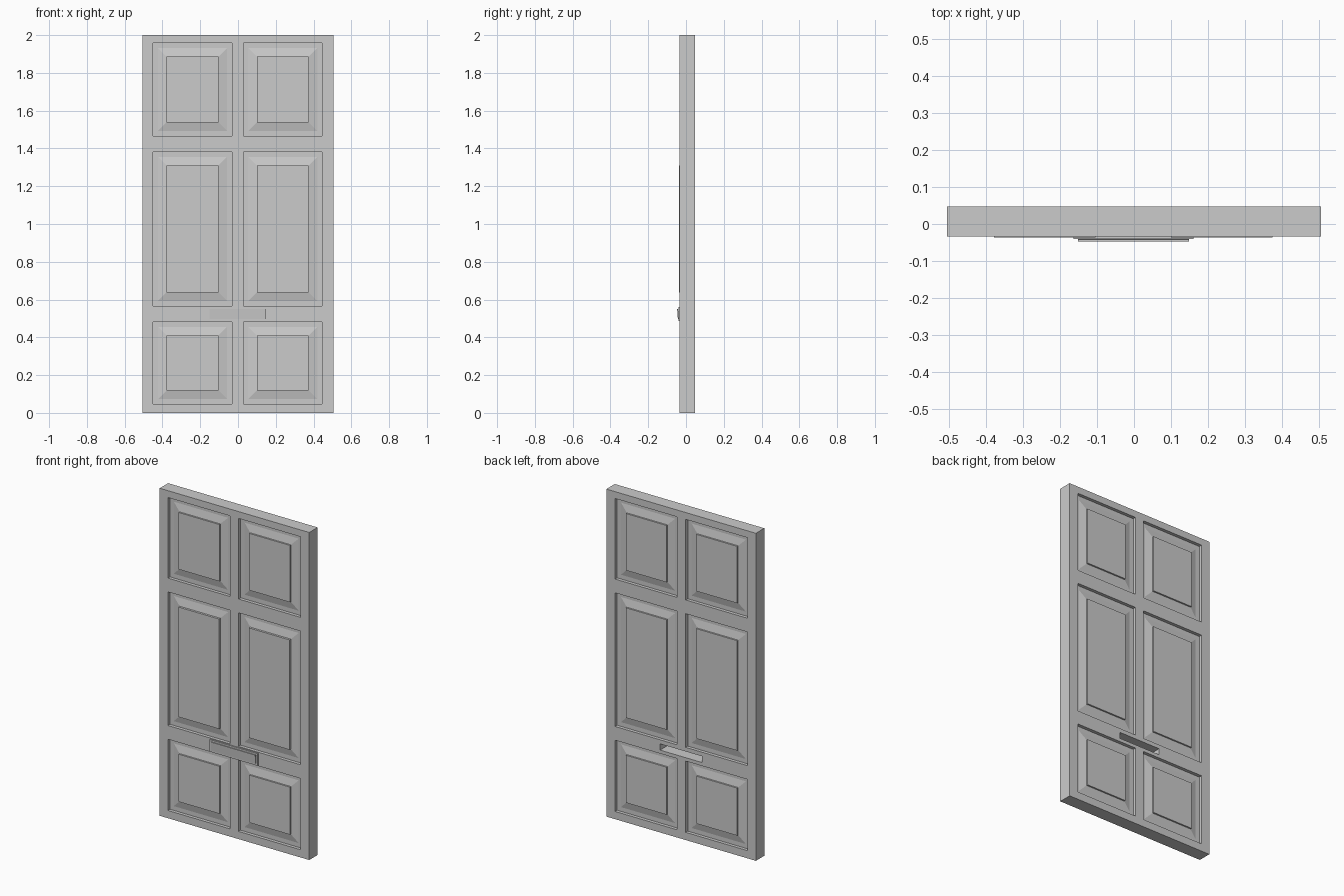
import bpy, bmesh

if "Cube" in bpy.data.objects:
    bpy.data.objects.remove(bpy.data.objects["Cube"])

FRONT, BACK = -0.034, 0.047
XS = [-0.505, -0.45, -0.031, 0.028, 0.446, 0.505]
ZS = [0.0, 0.047, 0.482, 0.566, 1.382, 1.466, 1.958, 2.0]


def ring(bm, x0, x1, z0, z1, inset, y):
    i = inset
    return [bm.verts.new(p) for p in ((x0 + i, y, z0 + i), (x1 - i, y, z0 + i),
                                      (x1 - i, y, z1 - i), (x0 + i, y, z1 - i))]


def sheet(bm, y, inward, middle_lift):
    """One door face: flat rails and stiles with raised-and-fielded panels."""
    for c in range(len(XS) - 1):
        for r in range(len(ZS) - 1):
            cell = (XS[c], XS[c + 1], ZS[r], ZS[r + 1])
            prev = ring(bm, *cell, 0, y)
            if c % 2 and r % 2:
                lift = middle_lift if r == 3 else -0.001
                # recess wall, ledge, sloped border, small step up to the field
                for inset, depth in ((0, 0.020), (0.026, 0.020),
                                     (0.072, 0.010), (0.0725, -lift)):
                    cur = ring(bm, *cell, inset, y + inward * depth)
                    for k in range(4):
                        n = (k + 1) % 4
                        bm.faces.new((prev[k], prev[n], cur[n], cur[k]))
                    prev = cur
            bm.faces.new(prev)


def finish(bm, name):
    bmesh.ops.recalc_face_normals(bm, faces=bm.faces)
    me = bpy.data.meshes.new(name)
    bm.to_mesh(me)
    bm.free()
    ob = bpy.data.objects.new(name, me)
    bpy.context.collection.objects.link(ob)
    return ob


def box(name, x0, x1, y0, y1, z0, z1):
    bm = bmesh.new()
    bmesh.ops.create_cube(bm, size=1)
    for v in bm.verts:
        v.co.x = x1 if v.co.x > 0 else x0
        v.co.y = y1 if v.co.y > 0 else y0
        v.co.z = z1 if v.co.z > 0 else z0
    return finish(bm, name)


# Door leaf
bm = bmesh.new()
sheet(bm, FRONT, 1, 0.002)
sheet(bm, BACK, -1, -0.001)
bmesh.ops.remove_doubles(bm, verts=bm.verts, dist=0.0001)
rim = [e for e in bm.edges if e.is_boundary]
bmesh.ops.bridge_loops(bm, edges=rim)
door = finish(bm, "door_leaf")

# Letter slot cut through the leaf
cutter = box("slot_cutter", -0.142, 0.142, -0.1, 0.1, 0.503, 0.541)
cutter.hide_render = True
mod = door.modifiers.new("letter_slot", 'BOOLEAN')
mod.operation = 'DIFFERENCE'
mod.solver = 'EXACT'
mod.object = cutter
bpy.context.view_layer.objects.active = door
bpy.ops.object.modifier_apply(modifier=mod.name)
bpy.data.objects.remove(cutter)

# Letter plate frame: a rectangular rim around the flap
bm = bmesh.new()
plate = (-0.163, 0.161, 0.486, 0.560)
loops = [ring(bm, *plate, i, y) for i, y in
         ((0, FRONT), (0, -0.041), (0.011, -0.041), (0.011, FRONT))]
for a in range(4):
    p, q = loops[a], loops[(a + 1) % 4]
    for k in range(4):
        n = (k + 1) % 4
        bm.faces.new((p[k], p[n], q[n], q[k]))
finish(bm, "letter_plate_frame")

# Hinged flap, leaning out slightly at the top
flap = box("letter_flap", -0.151, 0.149, -0.043, -0.038, 0.496, 0.550)
for v in flap.data.vertices:
    if v.co.z > 0.52:
        v.co.y -= 0.004
